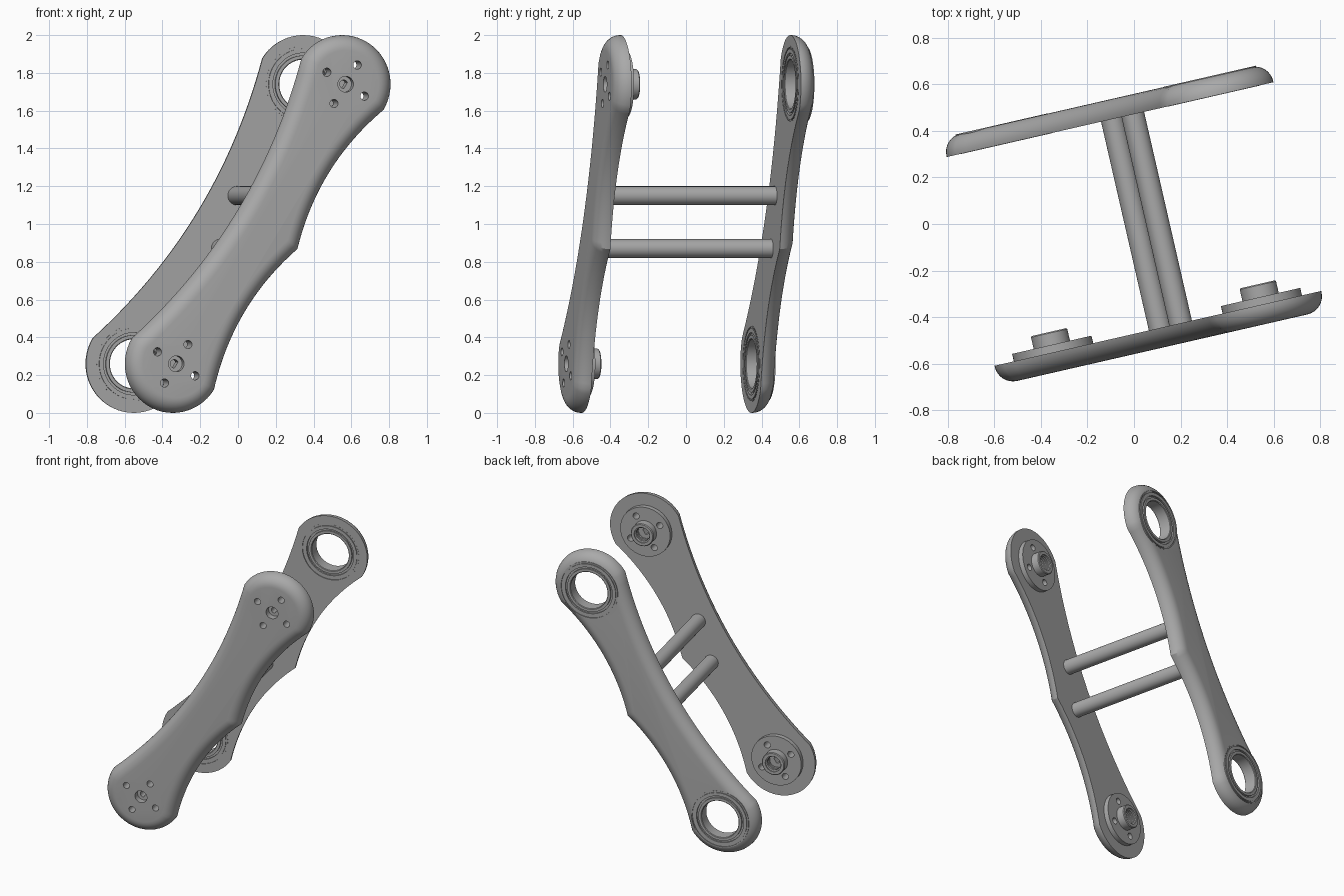
import bpy, bmesh, math
from mathutils import Matrix, Vector

if "Cube" in bpy.data.objects:
    bpy.data.objects.remove(bpy.data.objects["Cube"])

grey = bpy.data.materials.new("machined grey")
grey.use_nodes = True
grey.diffuse_color = (0.4, 0.4, 0.4, 1)
grey.node_tree.nodes["Principled BSDF"].inputs["Base Color"].default_value = (0.4, 0.4, 0.4, 1)

# Link frame: x runs along the arm, y across it, z out towards the front
AXIS = Vector((0.46, 0.74))
HALF = AXIS.length
c, s = AXIS.normalized()
FRAME = (Matrix.Rotation(math.radians(12.9), 4, 'Z') @ Matrix.Translation((0, 0, 1))
         @ Matrix(((c, -s, 0, 0), (0, 0, -1, 0), (s, c, 0, 0), (0, 0, 0, 1))))
LOBE = 0.26
INNER, OUTER, FILLET = 0.46, 0.545, 0.08


def loft(name, rings, ring_closed=False):
    """Skin a list of point rings, capping the ends unless they join up."""
    bm = bmesh.new()
    rows = [[bm.verts.new(p) for p in ring] for ring in rings]
    pairs = list(zip(rows, rows[1:]))
    if ring_closed:
        pairs.append((rows[-1], rows[0]))
    else:
        bm.faces.new(rows[0])
        bm.faces.new(rows[-1])
    n = len(rows[0])
    for a, b in pairs:
        for i in range(n):
            j = (i + 1) % n
            bm.faces.new((a[i], a[j], b[j], b[i]))
    bmesh.ops.recalc_face_normals(bm, faces=bm.faces)
    bm.transform(FRAME)
    mesh = bpy.data.meshes.new(name)
    bm.to_mesh(mesh)
    bm.free()
    mesh.materials.append(grey)
    obj = bpy.data.objects.new(name, mesh)
    bpy.context.collection.objects.link(obj)
    return obj


def lathe(name, centre, profile, closed=False, sides=64):
    """Turn (radius, depth) pairs round an axis through the plates."""
    turn = [i * math.tau / sides for i in range(sides)]
    return loft(name, [[(centre[0] + r * math.cos(a), centre[1] + r * math.sin(a), z)
                        for a in turn] for r, z in profile], closed)


def cut(cutter, *targets):
    cutter.hide_render = True
    for obj in targets:
        mod = obj.modifiers.new("cut", 'BOOLEAN')
        mod.operation, mod.solver, mod.object = 'DIFFERENCE', 'EXACT', cutter
        bpy.ops.object.select_all(action='DESELECT')
        bpy.context.view_layer.objects.active = obj
        obj.select_set(True)
        bpy.ops.object.modifier_apply(modifier=mod.name)
    bpy.data.objects.remove(cutter)


def smooth(*objs):
    for obj in objs:
        bpy.ops.object.select_all(action='DESELECT')
        bpy.context.view_layer.objects.active = obj
        obj.select_set(True)
        bpy.ops.object.shade_smooth_by_angle(angle=math.radians(30))


def outline():
    """Two round lobes, one long waist, and a waist broken by a point."""
    pts = []
    n = 28
    for i in range(n + 1):
        a = math.pi * (i / n - 0.5)
        pts.append(Vector((HALF + LOBE * math.cos(a), LOBE * math.sin(a))))
    for i in range(1, n):
        x = 1 - 2 * i / n
        pts.append(Vector((HALF * x, LOBE - 0.13 * (1 - x * x))))
    for i in range(n + 1):
        a = math.pi * (i / n + 0.5)
        pts.append(Vector((-HALF + LOBE * math.cos(a), LOBE * math.sin(a))))
    for i in range(1, 2 * n):
        x = i / n - 1
        w = 2 * abs(x) - 1
        pts.append(Vector((HALF * x, -LOBE + 0.008 * (1 - abs(x)) + 0.072 * (1 - w * w))))
    return pts


def inset(pts, d):
    out = []
    for i, p in enumerate(pts):
        e = (p - pts[i - 1]).normalized()
        f = (pts[(i + 1) % len(pts)] - p).normalized()
        m, k = Vector((-e.y, e.x)), Vector((-f.y, f.x))
        out.append(p + (m + k) * d / (1 + m.dot(k)))
    return out


def plate(name, side):
    shape = outline()
    levels = [(0, INNER)]
    for i in range(9):
        a = i * math.pi / 16
        levels.append((FILLET * (1 - math.cos(a)), OUTER - FILLET + FILLET * math.sin(a)))
    return loft(name, [[(p.x, p.y, side * z) for p in inset(shape, d)] for d, z in levels])


front = plate("front_plate", 1)
back = plate("back_plate", -1)

for end, label in ((1, "upper"), (-1, "lower")):
    centre = (end * HALF, 0)

    # Stepped hub on the inside of the front plate
    hub = lathe(label + "_hub", centre, [(0.175, INNER + 0.01), (0.175, 0.427), (0.08, 0.427),
                                         (0.08, 0.376), (0.075, 0.371)])
    # Screw holes around the hub
    for q in range(4):
        a = q * math.pi / 2
        spot = (centre[0] + 0.12 * math.cos(a), 0.12 * math.sin(a))
        cut(lathe("screw_cutter", spot, [(0.022, 0.3), (0.022, 0.6)], sides=24), front, hub)
    # Threaded socket behind, plain recess in front, flat-sided shaft hole between
    thread = [(0.055, 0.35), (0.055, 0.38)]
    for i in range(4):
        z = 0.384 + 0.014 * i
        thread += [(0.047, z), (0.047, z + 0.004), (0.053, z + 0.007), (0.053, z + 0.01)]
    cut(lathe("socket_cutter", centre, thread, sides=48), hub)
    cut(lathe("recess_cutter", centre, [(0.042, 0.5), (0.042, 0.6)], sides=48), front)
    ring = [(0.022 * math.cos(i * math.tau / 24), 0.022 * math.sin(i * math.tau / 24))
            for i in range(24)]
    cut(loft("shaft_cutter", [[(centre[0] + x, max(y, -0.012), z) for x, y in ring]
                              for z in (0.4, 0.6)]), front, hub)
    smooth(hub)

    # Open grooved bearing set through the back plate
    cut(lathe("bearing_cutter", centre, [(0.2, -0.3), (0.2, -0.7)]), back)
    face = [(0.202, 0), (0.195, 0), (0.195, 0.006), (0.188, 0.006), (0.188, 0), (0.165, 0),
            (0.165, 0.012), (0.152, 0.012), (0.152, 0), (0.134, 0), (0.13, 0.004)]
    profile = [(r, -OUTER - 0.001 + d) for r, d in face]
    profile += [(r, -INNER + 0.001 - d) for r, d in reversed(face)]
    smooth(lathe(label + "_bearing", centre, profile, closed=True))

smooth(front, back)

# Two cross rods joining the plates
for label, u, z in (("upper", 0.1, 0.15), ("lower", 0.01, -0.13)):
    spot = (u * c + z * s, -u * s + z * c)
    smooth(lathe(label + "_cross_rod", spot, [(0.05, -INNER - 0.01), (0.05, INNER + 0.01)], sides=40))
